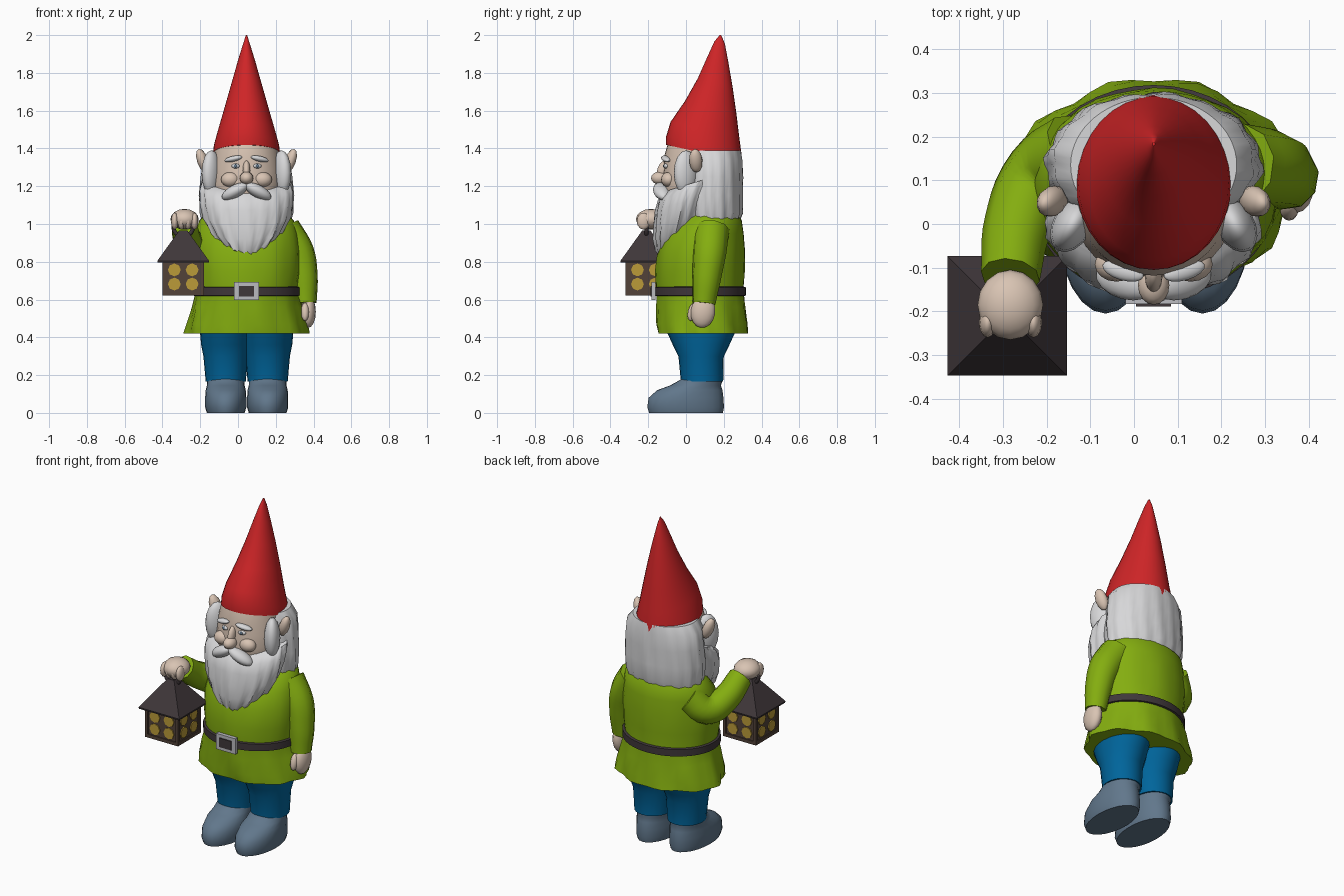
import bpy, bmesh
from math import cos, sin, pi, radians, sqrt
from mathutils import Vector

if "Cube" in bpy.data.objects:
    bpy.data.objects.remove(bpy.data.objects["Cube"])


def material(name, rgb):
    m = bpy.data.materials.new(name)
    m.use_nodes = True
    m.diffuse_color = (*rgb, 1)
    m.node_tree.nodes["Principled BSDF"].inputs["Base Color"].default_value = (*rgb, 1)
    return m


RED = material("hat red", (0.62, 0.018, 0.02))
WHITE = material("hair white", (0.68, 0.68, 0.69))
SKIN = material("skin", (0.69, 0.55, 0.45))
GREEN = material("jacket green", (0.23, 0.42, 0.005))
BLUE = material("trouser blue", (0.0, 0.13, 0.33))
GREY = material("boot grey", (0.12, 0.185, 0.26))
DARK = material("dark metal", (0.05, 0.038, 0.042))
BROWN = material("lantern brown", (0.085, 0.055, 0.04))
AMBER = material("lantern amber", (0.5, 0.33, 0.04))
SILVER = material("buckle silver", (0.5, 0.5, 0.53))
CX = 0.045  # body centre line


def finish(ob, name, mat, angle=50):
    ob.name = name
    ob.data.materials.clear()
    ob.data.materials.append(mat)
    bpy.ops.object.select_all(action='DESELECT')
    ob.select_set(True)
    bpy.context.view_layer.objects.active = ob
    bpy.ops.object.shade_smooth_by_angle(angle=radians(angle))
    return ob


def loft(name, mat, rings, n=32, lobes=0, tilt=0, phase=0, angle=50, caps=True):
    """Rings are (z, x, y, radius x, radius y, optional ripple)."""
    bm = bmesh.new()
    loops = []
    for k, ring in enumerate(rings):
        z, x, y, rx, ry = ring[:5]
        amp = ring[5] if len(ring) > 5 else 0
        loop = []
        for i in range(n):
            a = 2 * pi * i / n + phase
            r = 1 + amp * (cos(lobes * a + k * 0.7) + 0.5 * sin(lobes * 1.0 * a / 2 + k))
            dy = ry * r * sin(a)
            loop.append(bm.verts.new((x + rx * r * cos(a), y + dy, z + tilt * dy)))
        loops.append(loop)
    for low, high in zip(loops, loops[1:]):
        for i in range(n):
            j = (i + 1) % n
            bm.faces.new((low[i], low[j], high[j], high[i]))
    if caps:
        bm.faces.new(loops[0][::-1])
        bm.faces.new(loops[-1])
    bmesh.ops.recalc_face_normals(bm, faces=bm.faces)
    me = bpy.data.meshes.new(name)
    bm.to_mesh(me)
    bm.free()
    ob = bpy.data.objects.new(name, me)
    bpy.context.collection.objects.link(ob)
    return finish(ob, name, mat, angle)


def ball(name, mat, loc, size, rot=(0, 0, 0), seg=16):
    bpy.ops.mesh.primitive_uv_sphere_add(segments=seg, ring_count=seg // 2, radius=1, location=loc,
                                         rotation=[radians(r) for r in rot])
    ob = bpy.context.object
    ob.scale = size
    return finish(ob, name, mat)


def box(name, mat, loc, size):
    bpy.ops.mesh.primitive_cube_add(size=1, location=loc)
    ob = bpy.context.object
    ob.scale = size
    return finish(ob, name, mat, 30)


def tube(name, mat, points):
    """Tapered limb through (x, y, z, radius) points."""
    cu = bpy.data.curves.new(name, 'CURVE')
    cu.dimensions = '3D'
    cu.bevel_depth = 1
    cu.bevel_resolution = 3
    cu.use_fill_caps = True
    cu.resolution_u = 5
    sp = cu.splines.new('BEZIER')
    sp.bezier_points.add(len(points) - 1)
    for p, (x, y, z, r) in zip(sp.bezier_points, points):
        p.co = (x, y, z)
        p.radius = r
        p.handle_left_type = p.handle_right_type = 'AUTO'
    ob = bpy.data.objects.new(name, cu)
    bpy.context.collection.objects.link(ob)
    bpy.ops.object.select_all(action='DESELECT')
    ob.select_set(True)
    bpy.context.view_layer.objects.active = ob
    bpy.ops.object.convert(target='MESH')
    return finish(bpy.context.object, name, mat)


# Boots and trouser legs
for side, x in (("right", -0.065), ("left", 0.157)):
    loft(side + "_boot", GREY, [
        (0, x, 0, 0.1, 0.195), (0.03, x, -0.002, 0.109, 0.203), (0.08, x, 0, 0.109, 0.198),
        (0.12, x, 0.02, 0.106, 0.173), (0.145, x, 0.05, 0.1, 0.135),
        (0.175, x, 0.082, 0.1, 0.112), (0.19, x, 0.085, 0.1, 0.108)], n=24)
    loft(side + "_trouser_leg", BLUE, [
        (0.165, x, 0.085, 0.106, 0.112), (0.3, x, 0.08, 0.118, 0.12),
        (0.36, x, 0.08, 0.13, 0.15), (0.47, x, 0.08, 0.14, 0.2)], n=24)

# Jacket with a rippled skirt
loft("jacket", GREEN, [
    (0.42, CX, 0.09, 0.325, 0.24, 0.03), (0.47, CX, 0.085, 0.315, 0.24, 0.03),
    (0.56, CX, 0.08, 0.29, 0.235, 0.02), (0.63, CX, 0.075, 0.272, 0.232),
    (0.67, CX, 0.073, 0.272, 0.232), (0.75, CX, 0.073, 0.285, 0.236, 0.01),
    (0.86, CX, 0.08, 0.285, 0.23, 0.01), (0.95, CX, 0.095, 0.272, 0.21),
    (1.02, CX, 0.12, 0.25, 0.175), (1.07, CX, 0.13, 0.19, 0.13)], n=40, lobes=10)

# Belt and buckle
loft("belt", DARK, [(0.618, CX, 0.074, 0.272, 0.232), (0.622, CX, 0.074, 0.284, 0.244),
                    (0.664, CX, 0.074, 0.284, 0.244), (0.668, CX, 0.074, 0.272, 0.232)], n=40)
box("buckle", SILVER, (CX, -0.172, 0.645), (0.13, 0.022, 0.095))
box("buckle_centre", DARK, (CX, -0.185, 0.645), (0.08, 0.008, 0.055))

# Arms and hands
tube("left_sleeve", GREEN, [(0.24, 0.135, 0.97, 0.095), (0.315, 0.125, 0.85, 0.09),
                            (0.345, 0.11, 0.72, 0.078), (0.355, 0.095, 0.58, 0.062)])
ball("left_hand", SKIN, (0.372, 0.09, 0.535), (0.04, 0.065, 0.085), (-8, 0, 0))
ball("left_thumb", SKIN, (0.355, 0.035, 0.535), (0.022, 0.025, 0.05), (-15, 0, 0), 12)
tube("right_sleeve", GREEN, [(-0.13, 0.17, 0.95, 0.09), (-0.215, 0.11, 0.87, 0.085),
                             (-0.265, 0.0, 0.91, 0.078), (-0.283, -0.12, 1.0, 0.068)])
ball("right_hand", SKIN, (-0.283, -0.185, 1.025), (0.075, 0.08, 0.055), (0, 0, 0))
for i in range(4):
    ball("right_finger_%d" % (i + 1), SKIN, (-0.335 + i * 0.035, -0.225, 1.015),
         (0.02, 0.035, 0.045), (0, 0, 0), 12)

# Lantern
LX, LY = -0.29, -0.21
box("lantern_body", BROWN, (LX, LY, 0.715), (0.208, 0.208, 0.18))
box("lantern_base", BROWN, (LX, LY, 0.632), (0.222, 0.222, 0.02))
q = sqrt(2)
loft("lantern_roof", DARK, [(0.795, LX, LY, 0.135 * q, 0.135 * q), (0.805, LX, LY, 0.137 * q, 0.137 * q),
                            (0.965, LX, LY, 0.022 * q, 0.022 * q)], n=4, phase=pi / 4, angle=10)
for sx in (-1, 1):
    for sy in (-1, 1):
        box("lantern_post", BROWN, (LX + sx * 0.102, LY + sy * 0.102, 0.715), (0.018, 0.018, 0.18))
for side in range(4):
    a = side * pi / 2
    out, along = Vector((cos(a), sin(a), 0)), Vector((-sin(a), cos(a), 0))
    for u in (-0.047, 0.047):
        for z in (0.682, 0.757):
            bpy.ops.mesh.primitive_cylinder_add(
                vertices=8, radius=0.034, depth=0.008, rotation=(0, pi / 2, a),
                location=Vector((LX, LY, z)) + out * 0.106 + along * u)
            finish(bpy.context.object, "lantern_pane", AMBER, 30)
bpy.ops.mesh.primitive_torus_add(major_radius=0.052, minor_radius=0.011, major_segments=20,
                                 minor_segments=8, location=(LX, LY, 0.985), rotation=(pi / 2, 0, 0))
finish(bpy.context.object, "lantern_handle", DARK)

# Head, hair and beard
loft("face", SKIN, [
    (1.05, CX, 0.06, 0.14, 0.15), (1.15, CX, 0.05, 0.18, 0.165), (1.22, CX, 0.05, 0.187, 0.182),
    (1.29, CX, 0.05, 0.182, 0.165), (1.35, CX, 0.06, 0.175, 0.178), (1.43, CX, 0.08, 0.165, 0.175)])
loft("hair", WHITE, [
    (1.0, CX, 0.14, 0.225, 0.135, 0.03), (1.06, CX, 0.135, 0.24, 0.162, 0.03),
    (1.15, CX, 0.135, 0.247, 0.163, 0.02), (1.25, CX, 0.14, 0.238, 0.16, 0.02),
    (1.34, CX, 0.14, 0.228, 0.158, 0.015), (1.39, CX, 0.135, 0.19, 0.155)], n=64, lobes=16)
loft("beard", WHITE, [
    (0.855, CX + 0.01, -0.08, 0.07, 0.065, 0.05), (0.89, CX, -0.06, 0.125, 0.1, 0.05),
    (0.96, CX, -0.04, 0.185, 0.13, 0.04), (1.04, CX, -0.02, 0.228, 0.148, 0.03),
    (1.12, CX, 0.0, 0.245, 0.16, 0.025), (1.18, CX, 0.02, 0.247, 0.165, 0.02),
    (1.22, CX, 0.045, 0.235, 0.15, 0.02)], n=64, lobes=18, tilt=0.3)
ball("nose", SKIN, (CX, -0.14, 1.243), (0.036, 0.045, 0.034))
ball("nose_bridge", SKIN, (CX, -0.122, 1.285), (0.02, 0.03, 0.055), (-20, 0, 0))
for side, s in (("right", -1), ("left", 1)):
    ball(side + "_moustache", WHITE, (CX + s * 0.062, -0.128, 1.172), (0.08, 0.045, 0.034), (0, s * 28, s * 14))
    ball(side + "_cheek", SKIN, (CX + s * 0.085, -0.092, 1.235), (0.05, 0.04, 0.04))
    ball(side + "_eyebrow", WHITE, (CX + s * 0.07, -0.107, 1.345), (0.05, 0.022, 0.015), (0, s * 12, s * 16))
    ball(side + "_eye", WHITE, (CX + s * 0.058, -0.107, 1.307), (0.023, 0.012, 0.013), (0, 0, s * 16), 12)
    ball(side + "_iris", GREY, (CX + s * 0.058, -0.116, 1.307), (0.009, 0.006, 0.01), (0, 0, 0), 12)
    ball(side + "_sideburn", WHITE, (CX + s * 0.185, 0.0, 1.27), (0.045, 0.07, 0.12), (0, 0, s * 30))
    ball(side + "_ear", SKIN, (CX + s * 0.232, 0.052, 1.335), (0.03, 0.036, 0.066), (10, s * 18, s * 15), 12)

# Pointed hat leaning back
loft("hat", RED, [
    (1.375, CX, 0.095, 0.178, 0.2), (1.42, CX, 0.094, 0.172, 0.199),
    (1.5, CX, 0.1, 0.15, 0.182), (1.62, CX, 0.13, 0.115, 0.136),
    (1.75, CX, 0.154, 0.078, 0.092), (1.87, CX, 0.168, 0.044, 0.056),
    (1.96, CX, 0.178, 0.016, 0.028), (2.0, CX, 0.183, 0.003, 0.004)], n=32, tilt=-0.22, angle=60)
